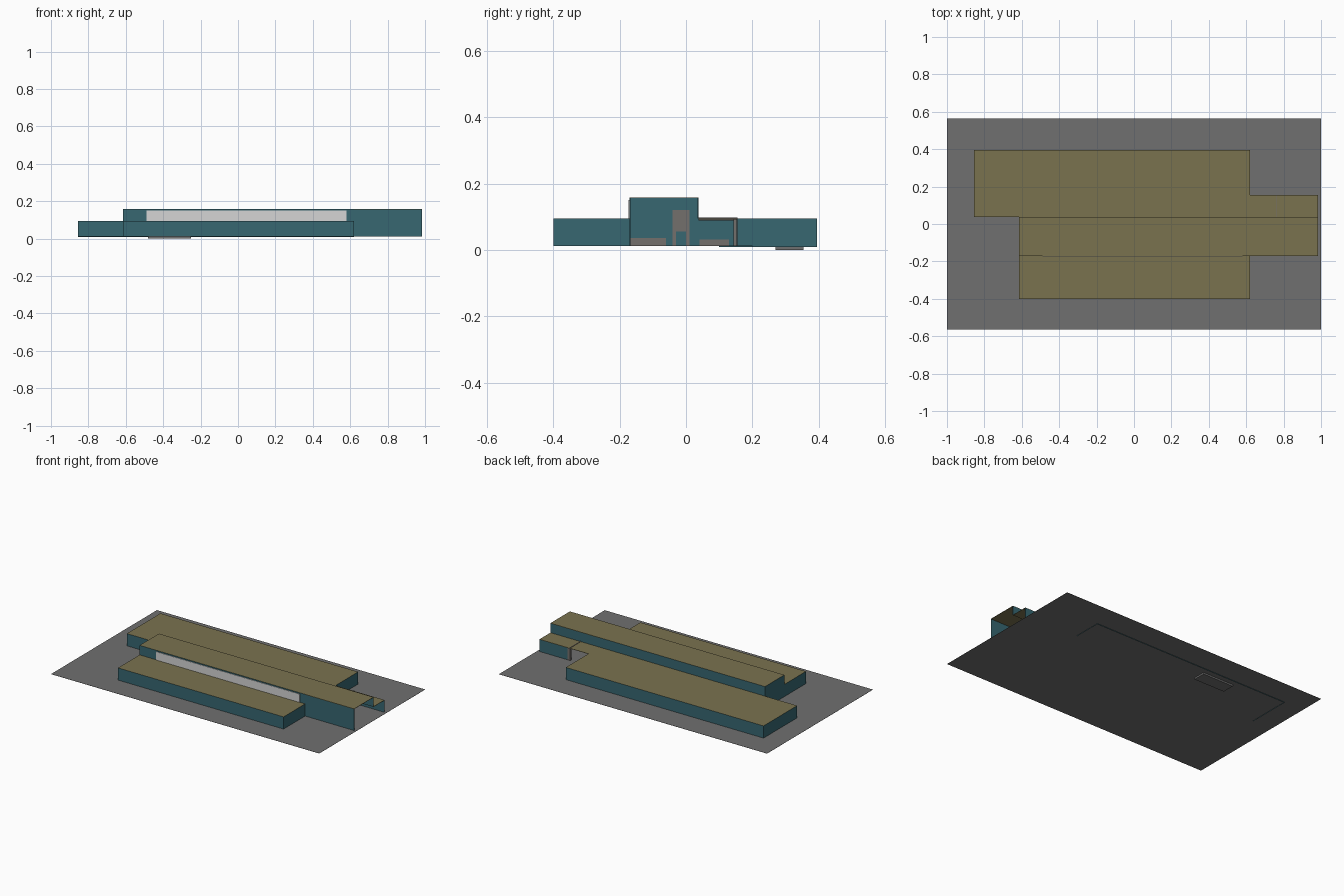
import bpy
import bmesh

cube = bpy.data.objects.get("Cube")
if cube:
    bpy.data.objects.remove(cube, do_unlink=True)


def material(name, color):
    m = bpy.data.materials.new(name)
    m.use_nodes = True
    rgba = (*color, 1)
    m.diffuse_color = rgba
    bsdf = next(n for n in m.node_tree.nodes if n.type == 'BSDF_PRINCIPLED')
    bsdf.inputs["Base Color"].default_value = rgba
    return m


TEAL = material("teal_wall", (0.038, 0.135, 0.165))
OLIVE = material("olive_roof", (0.195, 0.171, 0.078))
GROUND = material("ground_gray", (0.16, 0.16, 0.16))
GLASS = material("pale_window", (0.66, 0.66, 0.66))
FRAME = material("warm_gray_frame", (0.175, 0.16, 0.15))


def box(name, x, y, z, mat, top=None):
    """Box from three ranges, with an optional second colour on the top."""
    bm = bmesh.new()
    bmesh.ops.create_cube(bm, size=1)
    for v in bm.verts:
        v.co = [r[0] if c < 0 else r[1] for c, r in zip(v.co, (x, y, z))]
    mesh = bpy.data.meshes.new(name)
    mesh.materials.append(mat)
    if top:
        mesh.materials.append(top)
        bm.normal_update()
        for f in bm.faces:
            f.material_index = int(f.normal.z > 0.5)
    bm.to_mesh(mesh)
    bm.free()
    ob = bpy.data.objects.new(name, mesh)
    bpy.context.scene.collection.objects.link(ob)
    return ob


G = 0.012            # ground level
LOW, HIGH = 0.094, 0.158
EAST = 0.985         # open end of the middle hall
MID = 0.62           # where the closed blocks stop
T = 0.002            # wall and roof thickness

# Ground sheet and sunken pit
box("ground", (-1, 1), (-0.563, 0.565), (G - 0.001, G), GROUND)
box("sunken_pit", (-0.48, -0.25), (0.27, 0.355), (0, G - 0.0005), GROUND)

# Closed blocks
box("front_block", (-0.615, MID), (-0.4, -0.17), (G, LOW), TEAL, OLIVE)
box("back_block", (-0.855, MID), (0.037, 0.395), (G, LOW), TEAL, OLIVE)
box("middle_hall", (-0.615, MID), (-0.17, 0.037), (G, HIGH), TEAL, OLIVE)

# Foundation edges of the back block, just below the ground
box("back_footing", (-0.855, MID), (0.394, 0.395), (0.008, G), TEAL)
box("right_footing", (-0.855, -0.854), (0.1, 0.395), (0.009, G), TEAL)
box("left_footing", (MID - 0.001, MID), (0.2, 0.395), (0.009, G), TEAL)

# Clerestory window
box("clerestory_window", (-0.49, 0.58), (-0.173, -0.169), (LOW, 0.15), GLASS)

# Open-ended extension of the middle hall
box("hall_front_wall", (MID, EAST), (-0.17, -0.17 + T), (G, HIGH - T), TEAL)
box("hall_back_wall", (MID, EAST), (0.037 - T, 0.037), (LOW, HIGH - T), TEAL)
box("hall_roof", (MID, EAST), (-0.17, 0.037), (HIGH - T, HIGH), OLIVE)

# Lower wing with an entrance gap beside the back block
box("wing_roof", (MID, EAST), (0.037, 0.154), (LOW - T, LOW), OLIVE)
box("wing_back_wall", (0.775, EAST), (0.154 - T, 0.154), (G, LOW - T), TEAL)
box("entrance_post", (0.755, 0.775), (0.143, 0.155), (G, LOW - T), FRAME)
box("entrance_lintel", (0.758, 0.762), (0.037, 0.155), (LOW - 0.006, LOW + 0.003), FRAME)

# Fittings on the inner end wall
box("inner_door_frame", (MID, MID + 0.004), (-0.04, 0.01), (G, 0.12), FRAME)
box("inner_door", (MID, MID + 0.006), (-0.03, 0.0), (G, 0.055), TEAL)
box("hall_low_panel", (MID, MID + 0.004), (-0.168, -0.06), (G, 0.036), FRAME)
box("wing_low_panel", (MID, MID + 0.004), (0.04, 0.13), (G, 0.032), FRAME)
